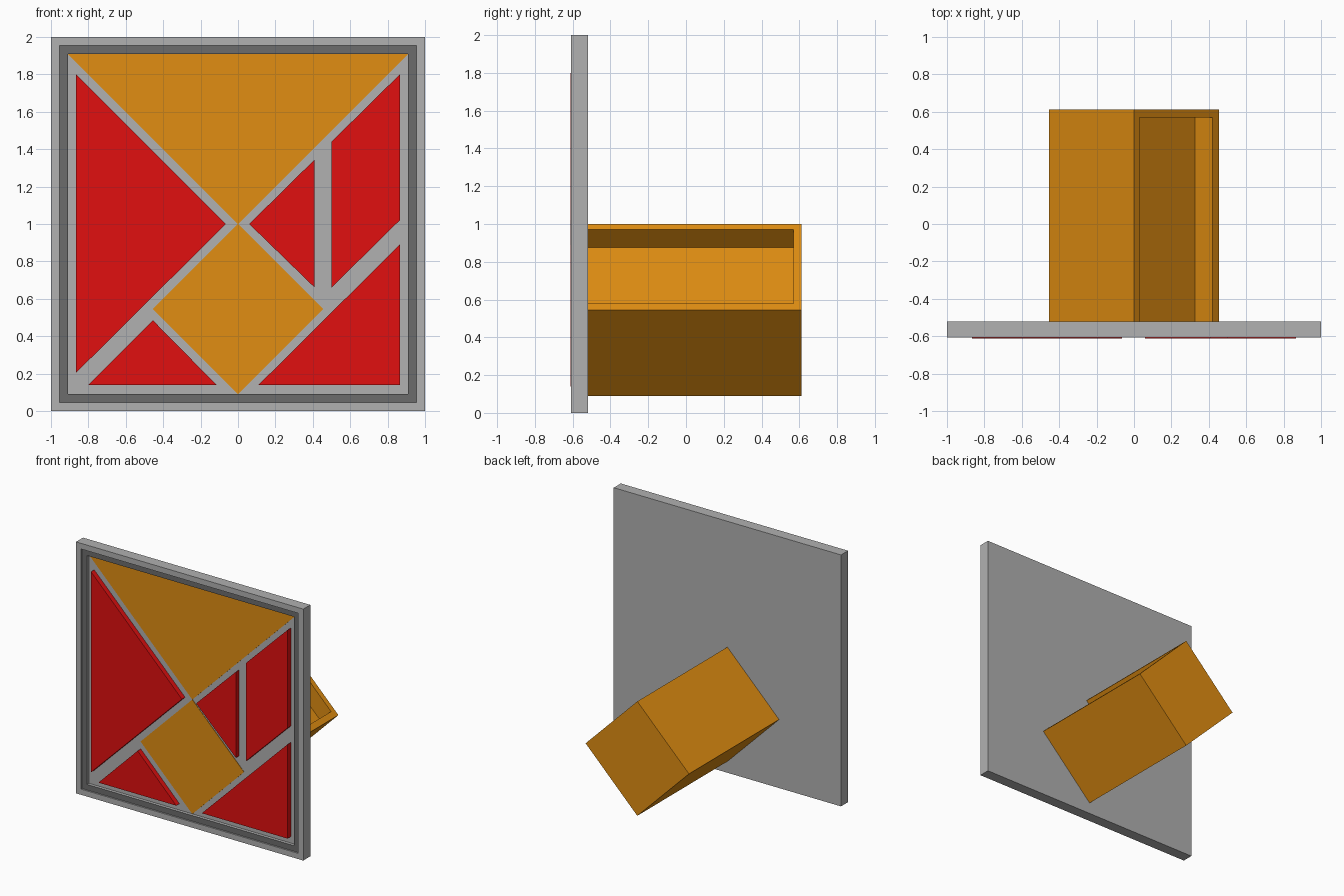
import bpy, bmesh

if "Cube" in bpy.data.objects:
    bpy.data.objects.remove(bpy.data.objects["Cube"])


def material(name, rgb):
    m = bpy.data.materials.new(name)
    m.diffuse_color = (*rgb, 1)
    m.use_nodes = True
    m.node_tree.nodes["Principled BSDF"].inputs["Base Color"].default_value = m.diffuse_color
    return m


GREY = material("grey", (0.44, 0.44, 0.44))
DARK = material("dark grey", (0.15, 0.15, 0.15))
ORANGE = material("orange", (0.75, 0.27, 0.006))
RED = material("red", (0.75, 0.005, 0.005))


def finish(name, bm, *mats):
    bmesh.ops.recalc_face_normals(bm, faces=bm.faces)
    me = bpy.data.meshes.new(name)
    bm.to_mesh(me)
    bm.free()
    ob = bpy.data.objects.new(name, me)
    bpy.context.collection.objects.link(ob)
    for m in mats:
        me.materials.append(m)
    return ob


def prism(name, pts, y0, y1, mat):
    """Outline in x, z pushed from y0 to y1."""
    bm = bmesh.new()
    a = [bm.verts.new((x, y0, z)) for x, z in pts]
    b = [bm.verts.new((x, y1, z)) for x, z in pts]
    bm.faces.new(a)
    bm.faces.new(b[::-1])
    n = len(pts)
    for i in range(n):
        j = (i + 1) % n
        bm.faces.new((a[i], b[i], b[j], a[j]))
    return finish(name, bm, mat)


BACK, FRONT, LEDGE, FLOOR = -0.52, -0.608, -0.596, -0.572

# Panel: nested square rings from the back rim to the sunken floor
bm = bmesh.new()
rings = []
for h, y in ((1, BACK), (1, FRONT), (0.955, FRONT), (0.955, LEDGE), (0.91, LEDGE), (0.91, FLOOR)):
    rings.append([bm.verts.new((sx * h, y, 1 + sz * h))
                  for sx, sz in ((-1, -1), (1, -1), (1, 1), (-1, 1))])
for k in range(len(rings) - 1):
    for i in range(4):
        j = (i + 1) % 4
        f = bm.faces.new((rings[k][i], rings[k][j], rings[k + 1][j], rings[k + 1][i]))
        f.material_index = 1 if k == 3 else 0   # dark ledge
bm.faces.new(rings[0])
bm.faces.new(rings[-1])
finish("panel", bm, GREY, DARK)

# Flat orange areas on the sunken floor
diamond = [(0, 0.09), (0.455, 0.545), (0, 1.0), (-0.455, 0.545)]
prism("orange_triangle", [(-0.91, 1.91), (0.91, 1.91), (0, 1.0)], FLOOR - 0.003, FLOOR + 0.01, ORANGE)
prism("orange_diamond", diamond, FLOOR - 0.003, FLOOR + 0.01, ORANGE)

# Raised red puzzle pieces
pieces = {
    "large_left_piece": [(-0.865, 1.8), (-0.065, 1.0), (-0.865, 0.205)],
    "small_centre_piece": [(0.06, 1.0), (0.41, 1.345), (0.41, 0.66)],
    "slanted_right_piece": [(0.5, 1.44), (0.865, 1.8), (0.865, 1.02), (0.5, 0.66)],
    "lower_right_piece": [(0.865, 0.89), (0.865, 0.14), (0.11, 0.14)],
    "lower_left_piece": [(-0.455, 0.485), (-0.8, 0.14), (-0.115, 0.14)],
}
for name, pts in pieces.items():
    prism(name, pts, -0.612, FLOOR + 0.01, RED)

# Square box behind the panel, with a pocket in its upper right side
box = prism("rear_box", diamond, BACK, 0.612, ORANGE)
cutter = prism("pocket_cutter", [(0.13, 1.07), (0.52, 0.68), (0.325, 0.485), (-0.065, 0.875)],
               BACK - 0.05, 0.57, ORANGE)
cutter.hide_render = True
cutter.hide_viewport = True
cut = box.modifiers.new("pocket", "BOOLEAN")
cut.operation = "DIFFERENCE"
cut.solver = "EXACT"
cut.object = cutter
